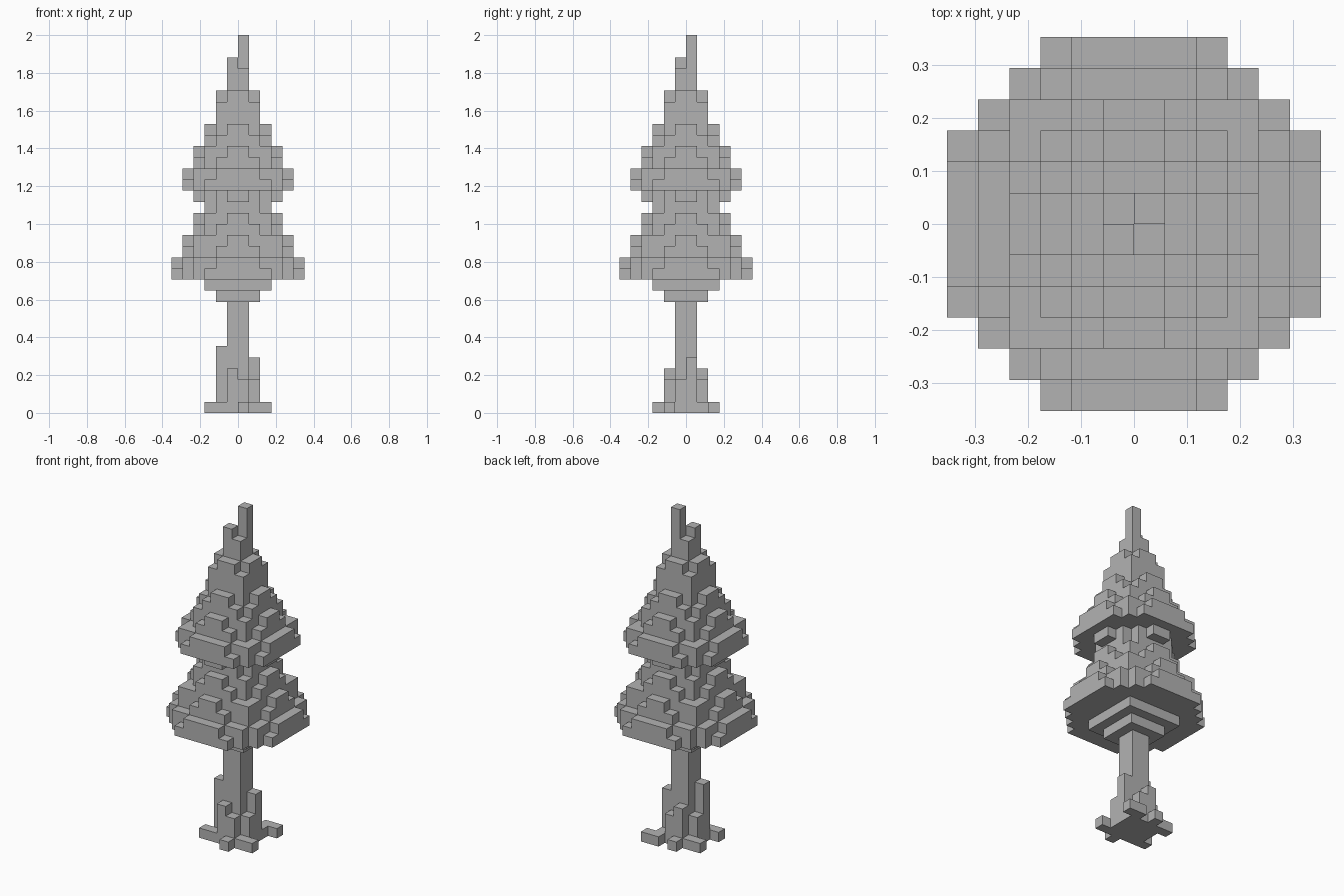
import bpy, bmesh
from mathutils import Vector

cube = bpy.data.objects.get("Cube")
if cube:
    bpy.data.objects.remove(cube, do_unlink=True)

U = 2 / 34  # block size

grey = bpy.data.materials.new("plain_grey")
grey.use_nodes = True
grey.diffuse_color = (0.45, 0.45, 0.45, 1)
grey.node_tree.nodes["Principled BSDF"].inputs["Base Color"].default_value = (0.45, 0.45, 0.45, 1)


def box(x0, x1, y0, y1, z0, z1):
    """Set of block cells filling a box."""
    return {(x, y, z) for x in range(x0, x1) for y in range(y0, y1) for z in range(z0, z1)}


def square(r, z0, z1):
    return box(-r, r, -r, r, z0, z1)


def cross(reach, half, z0, z1):
    """Two crossing bars, giving an arm on each of the four sides."""
    return box(-reach, reach, -half, half, z0, z1) | box(-half, half, -reach, reach, z0, z1)


def build(name, cells):
    """Skin the outside of a set of cells and merge coplanar faces."""
    bm = bmesh.new()
    for cell in cells:
        for axis in range(3):
            for side in (0, 1):
                near = list(cell)
                near[axis] += 2 * side - 1
                if tuple(near) in cells:
                    continue
                base = Vector(cell)
                base[axis] += side
                u, v = Vector((0, 0, 0)), Vector((0, 0, 0))
                u[(axis + 1) % 3] = v[(axis + 2) % 3] = 1
                quad = [base, base + u, base + u + v, base + v]
                if not side:
                    quad.reverse()
                bm.faces.new([bm.verts.new(p * U) for p in quad])
    bmesh.ops.remove_doubles(bm, verts=bm.verts, dist=U / 100)
    bmesh.ops.dissolve_limit(bm, angle_limit=0.01, verts=bm.verts, edges=bm.edges)
    mesh = bpy.data.meshes.new(name)
    bm.to_mesh(mesh)
    bm.free()
    mesh.materials.append(grey)
    obj = bpy.data.objects.new(name, mesh)
    bpy.context.collection.objects.link(obj)


# Trunk with buttresses: (x, y, height)
trunk = square(1, 0, 10)
for x, y, h in [(-1, -2, 4), (0, -2, 3), (-1, 1, 4), (0, 1, 3),
                (1, 0, 5), (1, -1, 3), (-2, -1, 6), (-2, 0, 3)]:
    trunk |= box(x, x + 1, y, y + 1, 0, h)

# Spreading roots
trunk |= square(2, 0, 1)
for x, y in [(-3, -2), (0, -3), (2, -2), (1, 2), (2, 2), (-1, 2), (-3, 1)]:
    trunk |= box(x, x + 1, y, y + 1, 0, 1)
build("trunk", trunk)

# Lower foliage: underside, wide skirt, then stepped tiers
lower = square(2, 10, 11) | square(3, 11, 12)
lower |= cross(6, 3, 12, 13) | cross(6, 2, 13, 14) | cross(5, 4, 12, 14)
for core, z in ((4, 14), (3, 16)):
    lower |= square(core, z, z + 2) | cross(core + 1, 2, z, z + 1) | cross(core + 1, 1, z + 1, z + 2)

# Neck between the two foliage masses
lower |= cross(3, 2, 18, 20) | cross(4, 1, 19, 20)

# Upper foliage: skirt and stepped tiers
upper = square(4, 20, 22) | cross(5, 3, 20, 21) | cross(5, 2, 21, 22)
for core, z in ((3, 22), (2, 24)):
    upper |= square(core, z, z + 2) | cross(core + 1, 2, z, z + 1) | cross(core + 1, 1, z + 1, z + 2)
upper |= square(2, 26, 28) | cross(2, 1, 28, 29)

# Crown tip
upper |= square(1, 29, 31) | box(-1, 0, -1, 0, 31, 32) | box(0, 1, 0, 1, 31, 34)
build("foliage", lower | upper)
